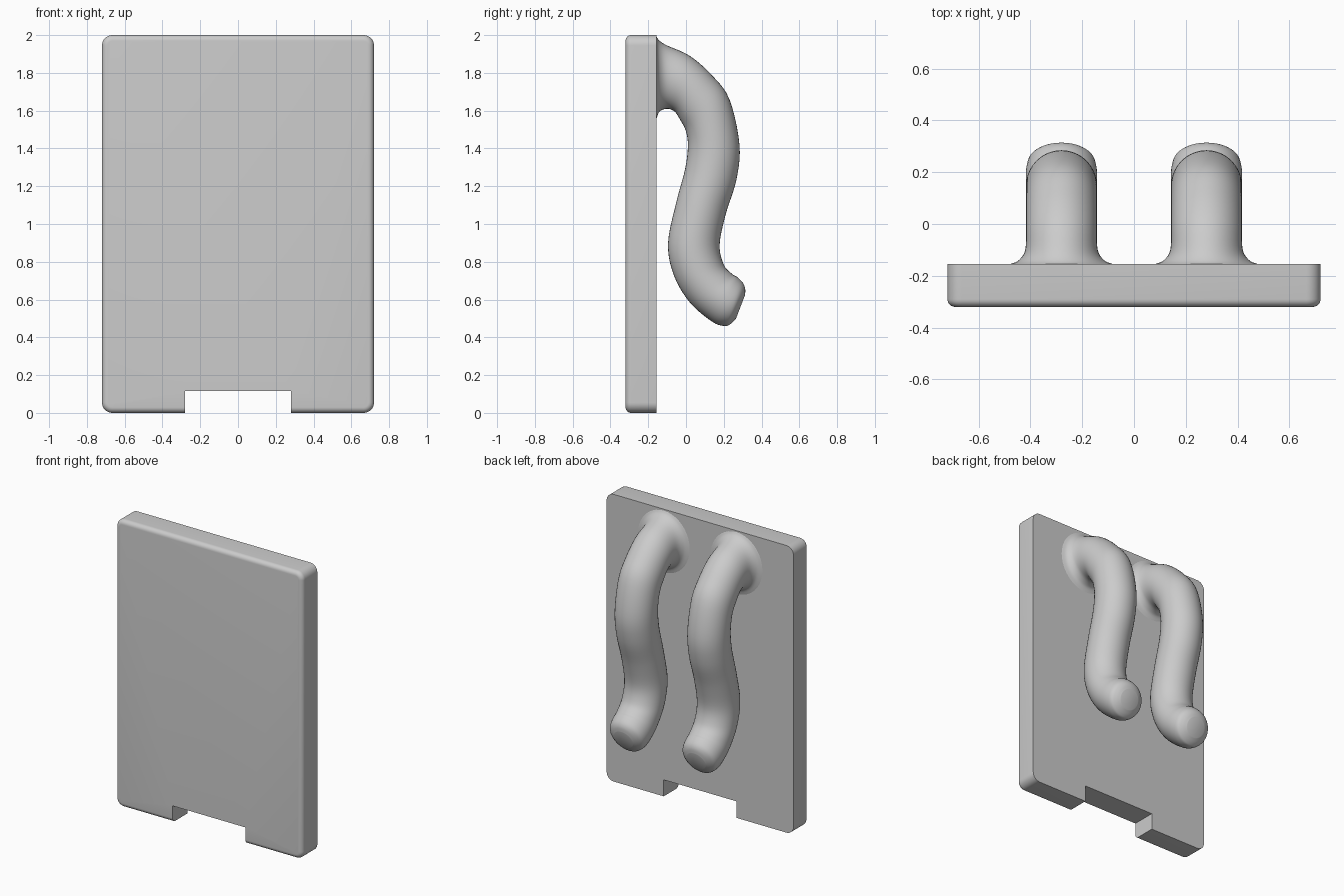
import bpy, bmesh
from math import sin, cos, pi
from mathutils import Vector

default = bpy.data.objects.get("Cube")
if default:
    bpy.data.objects.remove(default, do_unlink=True)

# Single light grey material
grey = bpy.data.materials.new("light_grey")
grey.use_nodes = True
colour = (0.6, 0.6, 0.6, 1)
grey.diffuse_color = colour
grey.node_tree.nodes["Principled BSDF"].inputs["Base Color"].default_value = colour


def make_object(name, bm):
    bmesh.ops.recalc_face_normals(bm, faces=bm.faces)
    mesh = bpy.data.meshes.new(name)
    bm.to_mesh(mesh)
    bm.free()
    obj = bpy.data.objects.new(name, mesh)
    bpy.context.collection.objects.link(obj)
    mesh.materials.append(grey)
    return obj


def box(low, high):
    bm = bmesh.new()
    bmesh.ops.create_cube(bm, size=1)
    low, high = Vector(low), Vector(high)
    for v in bm.verts:
        v.co = (low + high) / 2 + v.co * (high - low)
    return bm


def smooth(obj, angle):
    bpy.ops.object.select_all(action="DESELECT")
    obj.select_set(True)
    bpy.context.view_layer.objects.active = obj
    bpy.ops.object.shade_smooth_by_angle(angle=angle)


# Back plate: rounded corners, rounded front rim, sharp back rim
FRONT, BACK = -0.32, -0.155
bm = box((-0.72, FRONT, 0), (0.72, BACK, 2))
corners = [e for e in bm.edges if abs(e.verts[0].co.y - e.verts[1].co.y) > 0.1]
bmesh.ops.bevel(bm, geom=corners, offset=0.055, segments=8, profile=0.5, affect="EDGES")
rim = [e for e in bm.edges if all(v.co.y < FRONT + 0.001 for v in e.verts)]
bmesh.ops.bevel(bm, geom=rim, offset=0.03, segments=6, profile=0.5, affect="EDGES")
plate = make_object("plate", bm)

# Notch in the bottom edge
cutter = make_object("notch_cutter", box((-0.28, -1, -1), (0.28, 1, 0.115)))
cutter.hide_render = True
cut = plate.modifiers.new("notch", "BOOLEAN")
cut.operation, cut.solver, cut.object = "DIFFERENCE", "EXACT", cutter
bpy.context.view_layer.objects.active = plate
bpy.ops.object.modifier_apply(modifier=cut.name)
bpy.data.objects.remove(cutter, do_unlink=True)
smooth(plate, 0.6)

# Curved arm sections: outer y, outer z, inner y, inner z, half width
SECTIONS = [
    (BACK, 1.99, BACK, 1.56, 0.2),
    (-0.14, 1.97, -0.14, 1.595, 0.165),
    (-0.1, 1.945, -0.1, 1.61, 0.14),
    (0.02, 1.89, -0.06, 1.595, 0.137),
    (0.135, 1.79, -0.03, 1.55, 0.137),
    (0.23, 1.66, 0, 1.49, 0.137),
    (0.283, 1.42, 0.01, 1.41, 0.137),
    (0.267, 1.235, -0.005, 1.29, 0.137),
    (0.21, 1.05, -0.05, 1.12, 0.137),
    (0.178, 0.89, -0.095, 0.9, 0.137),
    (0.2, 0.785, -0.065, 0.73, 0.137),
    (0.245, 0.735, 0.02, 0.585, 0.137),
    (0.27, 0.72, 0.14, 0.482, 0.137),
    (0.3, 0.69, 0.205, 0.46, 0.125),
    (0.313, 0.66, 0.235, 0.47, 0.1),
    (0.313, 0.625, 0.265, 0.5, 0.07),
]
SIDES, STEPS = 40, 5


def blend(a, b, c, d, t):
    # Catmull-Rom interpolation between b and c
    return b + 0.5 * t * (c - a + t * (2 * a - 5 * b + 4 * c - d + t * (3 * (b - c) + d - a)))


def arm_rings():
    keys = [SECTIONS[0]] + SECTIONS + [SECTIONS[-1]]
    for i in range(len(SECTIONS) - 1):
        for s in range(STEPS):
            yield [blend(*column, s / STEPS) for column in zip(*keys[i:i + 4])]
    yield SECTIONS[-1]


def build_arm(name, x):
    bm = bmesh.new()
    rings = []
    for oy, oz, iy, iz, width in arm_rings():
        outer, inner = Vector((x, oy, oz)), Vector((x, iy, iz))
        middle, half = (outer + inner) / 2, (outer - inner) / 2
        side = Vector((width, 0, 0))
        angles = [2 * pi * k / SIDES for k in range(SIDES)]
        rings.append([bm.verts.new(middle + half * cos(a) + side * sin(a)) for a in angles])
    for a, b in zip(rings, rings[1:]):
        for k in range(SIDES):
            n = (k + 1) % SIDES
            bm.faces.new((a[k], a[n], b[n], b[k]))
    bm.faces.new(rings[0])
    bm.faces.new(rings[-1])
    smooth(make_object(name, bm), 1.0)


for name, x in (("left_arm", 0.28), ("right_arm", -0.28)):
    build_arm(name, x)
